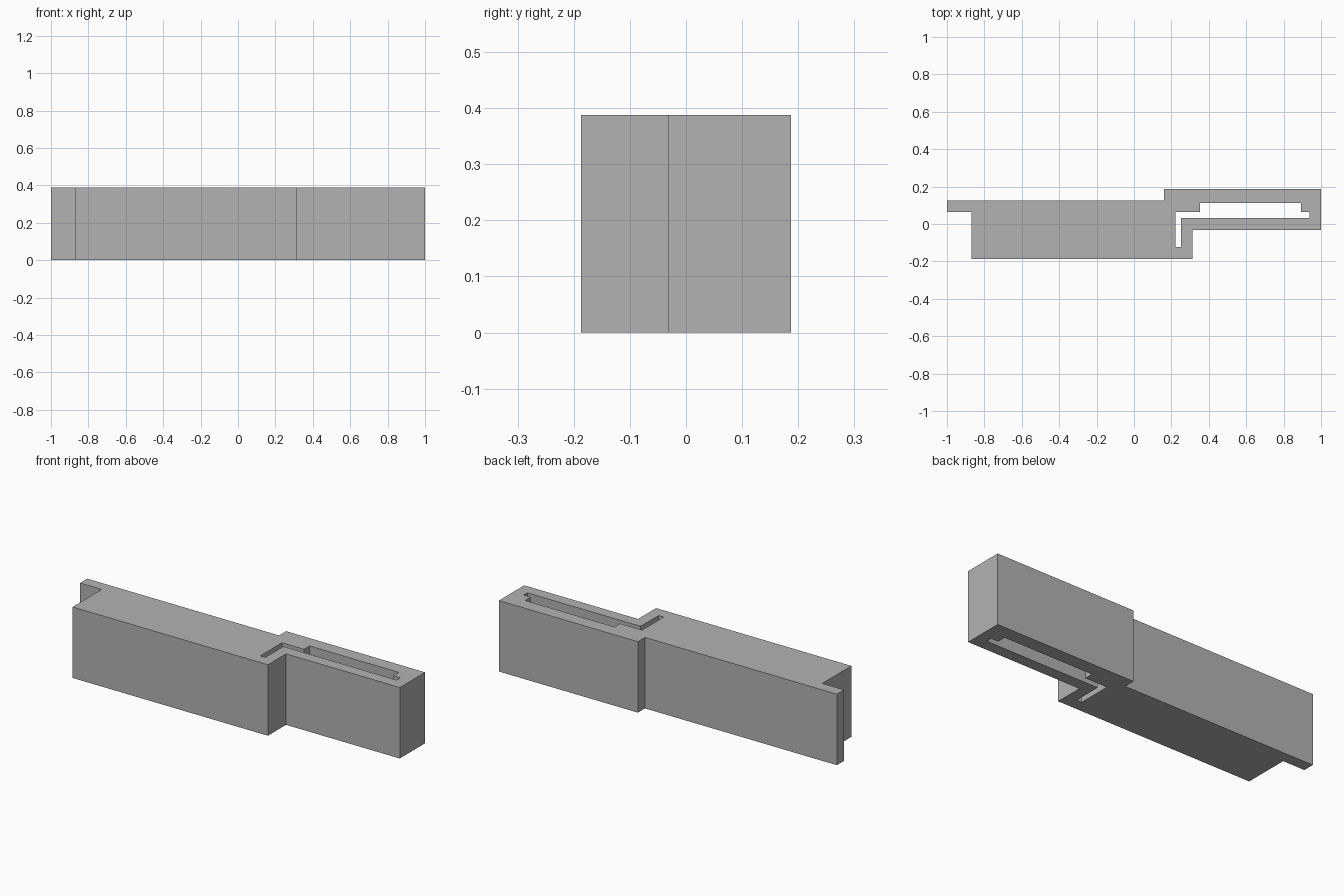
import bpy
import bmesh

HEIGHT = 0.388

cube = bpy.data.objects.get("Cube")
if cube:
    bpy.data.objects.remove(cube, do_unlink=True)

# Plain grey material
grey = bpy.data.materials.new("plain grey")
grey.use_nodes = True
colour = (0.45, 0.45, 0.45, 1)
grey.diffuse_color = colour
grey.node_tree.nodes["Principled BSDF"].inputs["Base Color"].default_value = colour

# Outline: end tongue, thick body, offset hollow arm
outline = [(-1, 0.126), (-1, 0.064), (-0.869, 0.064), (-0.869, -0.187),
           (0.312, -0.187), (0.312, -0.031), (1, -0.031), (1, 0.187),
           (0.16, 0.187), (0.16, 0.126)]

# Stepped slot that passes right through
slot = [(0.221, 0.064), (0.354, 0.064), (0.354, 0.112), (0.894, 0.112),
        (0.894, 0.064), (0.937, 0.064), (0.937, 0.032), (0.252, 0.032),
        (0.252, -0.123), (0.221, -0.123)]


def add_loop(bm, points):
    verts = [bm.verts.new((x, y, 0)) for x, y in points]
    return [bm.edges.new((a, b)) for a, b in zip(verts, verts[1:] + verts[:1])]


# Fill the profile around the slot and extrude it upward
bm = bmesh.new()
edges = add_loop(bm, outline) + add_loop(bm, slot)
bmesh.ops.triangle_fill(bm, edges=edges, use_beauty=True, normal=(0, 0, 1))
result = bmesh.ops.extrude_face_region(bm, geom=bm.faces[:], use_keep_orig=True)
top = [g for g in result["geom"] if isinstance(g, bmesh.types.BMVert)]
bmesh.ops.translate(bm, verts=top, vec=(0, 0, HEIGHT))
bmesh.ops.recalc_face_normals(bm, faces=bm.faces[:])

mesh = bpy.data.meshes.new("slotted_block")
bm.to_mesh(mesh)
bm.free()
mesh.materials.append(grey)
block = bpy.data.objects.new("slotted_block", mesh)
bpy.context.collection.objects.link(block)
